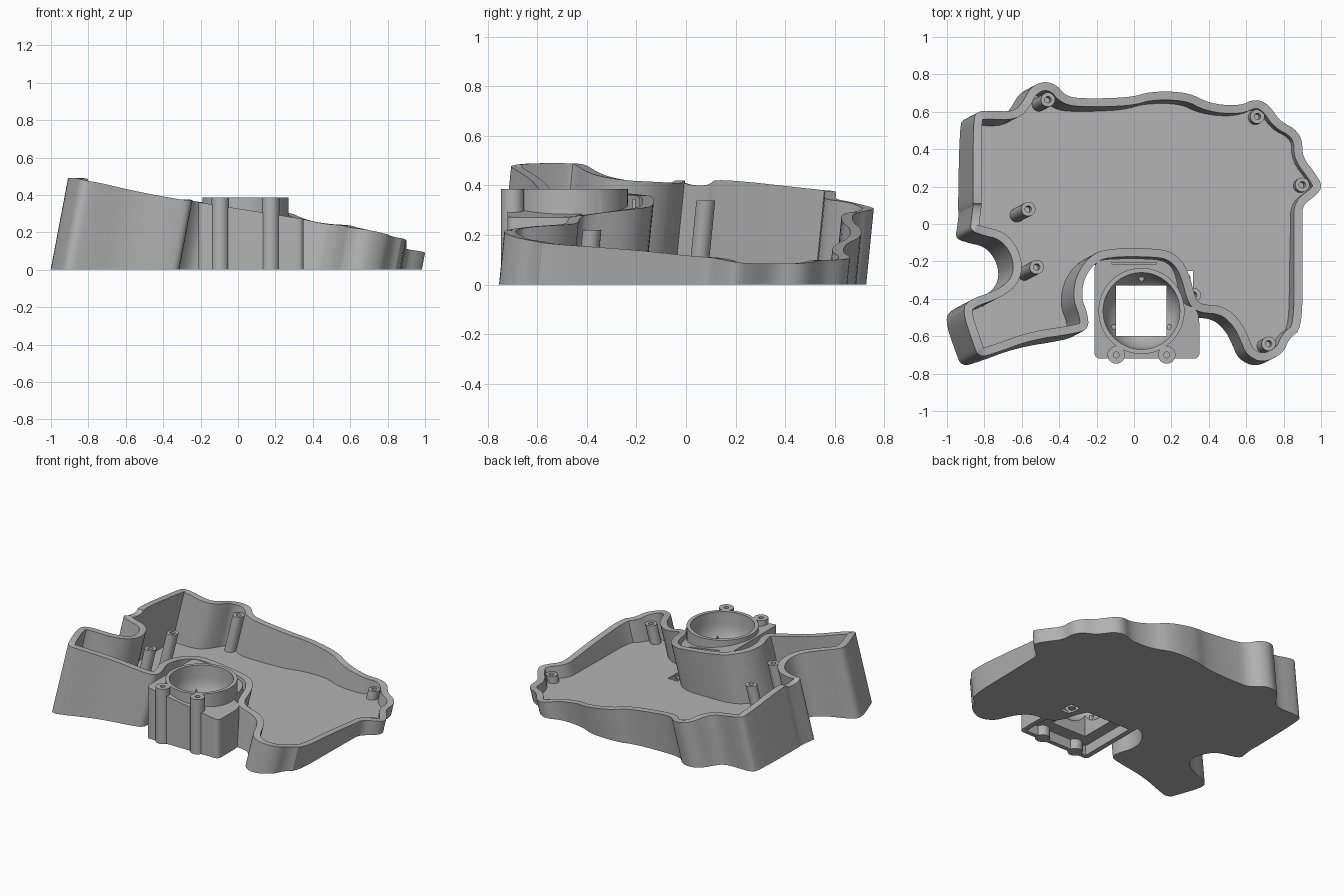
import bpy, bmesh, math
from mathutils import Vector

if "Cube" in bpy.data.objects:
    bpy.data.objects.remove(bpy.data.objects["Cube"])

LEAN = Vector((0.19, 0.10))   # sideways drift of the walls per unit of height
WALL, FLOOR = 0.045, 0.02

grey = bpy.data.materials.new("plain_grey")
grey.diffuse_color = (0.45, 0.45, 0.45, 1)
grey.use_nodes = True
grey.node_tree.nodes["Principled BSDF"].inputs["Base Color"].default_value = grey.diffuse_color


def finish(name, bm):
    bmesh.ops.recalc_face_normals(bm, faces=bm.faces[:])
    me = bpy.data.meshes.new(name)
    bm.to_mesh(me)
    bm.free()
    me.materials.append(grey)
    ob = bpy.data.objects.new(name, me)
    bpy.context.collection.objects.link(ob)
    return ob


def select(ob):
    bpy.ops.object.select_all(action='DESELECT')
    ob.select_set(True)
    bpy.context.view_layer.objects.active = ob


def rounded(pts, steps=2):
    """Corner-cutting of a closed path."""
    pts = [Vector(p) for p in pts]
    for _ in range(steps):
        out = []
        for i, p in enumerate(pts):
            q = pts[(i + 1) % len(pts)]
            out += [p.lerp(q, 0.25), p.lerp(q, 0.75)]
        pts = out
    return pts


def skin(name, loops, cap=True, closed=False):
    """Bridge equal loops of points; cap the ends or join last to first."""
    bm = bmesh.new()
    rows = [[bm.verts.new(p) for p in loop] for loop in loops]
    n = len(rows[0])
    pairs = list(zip(rows, rows[1:]))
    if closed:
        pairs.append((rows[-1], rows[0]))
    for a, b in pairs:
        for i in range(n):
            j = (i + 1) % n
            bm.faces.new((a[i], a[j], b[j], b[i]))
    if cap and not closed:
        bm.faces.new(rows[0])
        bm.faces.new(rows[-1])
    return finish(name, bm)


def lathe(name, x, y, profile, sides=24, lean=False):
    """Round part from (radius, height) pairs, optionally leaning."""
    top = max(z for r, z in profile)
    loops = []
    for r, z in profile:
        d = LEAN * (z - top) if lean else Vector((0, 0))
        loops.append([(x + d.x + r * math.cos(2 * math.pi * k / sides),
                       y + d.y + r * math.sin(2 * math.pi * k / sides), z)
                      for k in range(sides)])
    return skin(name, loops)


def block(name, x0, x1, y0, y1, z0, z1):
    c = [(x0, y0), (x1, y0), (x1, y1), (x0, y1)]
    return skin(name, [[(x, y, z) for x, y in c] for z in (z0, z1)])


def boolean(ob, tool, op='DIFFERENCE'):
    tool.hide_render = True
    m = ob.modifiers.new("cut", 'BOOLEAN')
    m.operation, m.object, m.solver = op, tool, 'EXACT'
    select(ob)
    bpy.ops.object.modifier_apply(modifier=m.name)
    bpy.data.objects.remove(tool)


# Outer rim of the tray, clockwise from the back left corner
rim = rounded([
    (-.86, .56, .38), (-.84, .60, .378), (-.78, .607, .37), (-.64, .60, .345),
    (-.59, .66, .335), (-.56, .72, .32), (-.51, .755, .31), (-.46, .76, .305),
    (-.41, .74, .30), (-.37, .69, .29), (-.30, .67, .28), (-.02, .675, .25),
    (.09, .71, .225), (.29, .705, .19), (.40, .645, .165), (.56, .63, .13),
    (.65, .67, .11), (.72, .64, .10), (.78, .55, .10), (.86, .51, .09),
    (.90, .45, .085), (.90, .36, .085), (.97, .27, .085), (1.01, .20, .09),
    (.97, .15, .10), (.90, .10, .11), (.90, .02, .115), (.90, -.20, .14),
    (.90, -.56, .165), (.83, -.61, .175), (.80, -.69, .19), (.69, -.745, .215),
    (.60, -.70, .225), (.57, -.62, .235), (.53, -.54, .24), (.46, -.48, .245),
    (.35, -.475, .27), (.29, -.43, .28), (.25, -.27, .30), (.20, -.20, .31),
    (.13, -.175, .32), (-.15, -.175, .355), (-.22, -.22, .365), (-.27, -.30, .37),
    (-.28, -.40, .375), (-.25, -.47, .375), (-.24, -.56, .37), (-.31, -.585, .375)
] + [
    (-.55, .62 * -1, .42), (-.74, -.69, .465), (-.83, -.715, .48), (-.86, -.64, .49),
    (-.92, -.46, .49), (-.88, -.405, .485), (-.75, -.36, .455), (-.67, -.31, .435),
    (-.64, -.24, .42), (-.66, -.15, .415), (-.72, -.08, .41), (-.81, -.06, .41),
    (-.875, -.035, .425), (-.87, .02, .40), (-.86, .10, .40), (-.86, .115, .43)])

inner = []
for i, p in enumerate(rim):
    d = rim[(i + 1) % len(rim)] - rim[i - 1]
    side = Vector((d.y, -d.x, 0)).normalized()
    inner.append(p + side * WALL)


def drop(loop, z):
    """Slide a rim loop down along the lean to height z."""
    return [(p.x - LEAN.x * (p.z - z), p.y - LEAN.y * (p.z - z), z) for p in loop]


skin("tray_wall", [drop(rim, .001), rim, inner, drop(inner, .001)], closed=True)
floor = skin("tray_floor", [drop(rim, 0), drop(rim, FLOOR)])
boolean(floor, block("floor_hole", .24, .315, -.35, -.25, -.1, .1))
lathe("floor_eyelet", .278, -.288, [(.024, 0), (.024, .02), (.012, .02), (.012, .005)], 16)

# Leaning screw posts inside the tray
for x, y, z in [(-.46, .665, .27), (.66, .575, .08), (.90, .21, .07), (-.565, .08, .34),
                (-.52, -.23, .36), (.32, -.38, .22), (.72, -.64, .15)]:
    lathe("screw_post", x, y, [(.038, .003), (.038, z), (.017, z), (.017, z - .05)], lean=True)

# Ball holder: sloped box, raised ring, bowl, square opening, hollow underside
CX, CY, R = .04, -.465, .205
foot = rounded([(-.21, -.66), (-.21, -.72), (-.14, -.72), (.28, -.72), (.35, -.72), (.35, -.65),
                (.35, -.50), (.33, -.45), (.25, -.42), (.23, -.30), (.20, -.22), (.13, -.185),
                (-.13, -.185), (-.21, -.20), (-.21, -.28)])
holder = skin("ball_holder", [[(p[0], p[1], 0) for p in foot],
                              [(p[0], p[1], .327 - .16 * p[0]) for p in foot]])
boolean(holder, lathe("ring", CX, CY, [(.23, .15), (.23, .386)], 64), 'UNION')
bowl = [(max(R * math.sin(a * math.pi / 24), .002), .3 - R * math.cos(a * math.pi / 24))
        for a in range(13)]
boolean(holder, lathe("bowl", CX, CY, bowl + [(R, .5)], 64))
boolean(holder, block("opening", CX - .135, CX + .135, CY - .135, CY + .135, -.1, .3))
boolean(holder, block("underside", -.175, .315, -.69, -.26, -.1, .07))
boolean(holder, block("slot", -.12, .12, -.214, -.206, .25, .5))

# Front posts and bearing pins of the holder
for x in (-.095, .175):
    lathe("front_post", x, -.70, [(.047, 0), (.047, .386), (.016, .386), (.016, .32)])
for a in (90, 210, 330):
    a = math.radians(a)
    lathe("bearing_pin", CX + .172 * math.cos(a), CY + .172 * math.sin(a),
          [(.014, .16), (.014, .205)], 12)

for ob in list(bpy.context.collection.objects):
    select(ob)
    bpy.ops.object.shade_smooth_by_angle(angle=math.radians(30))
